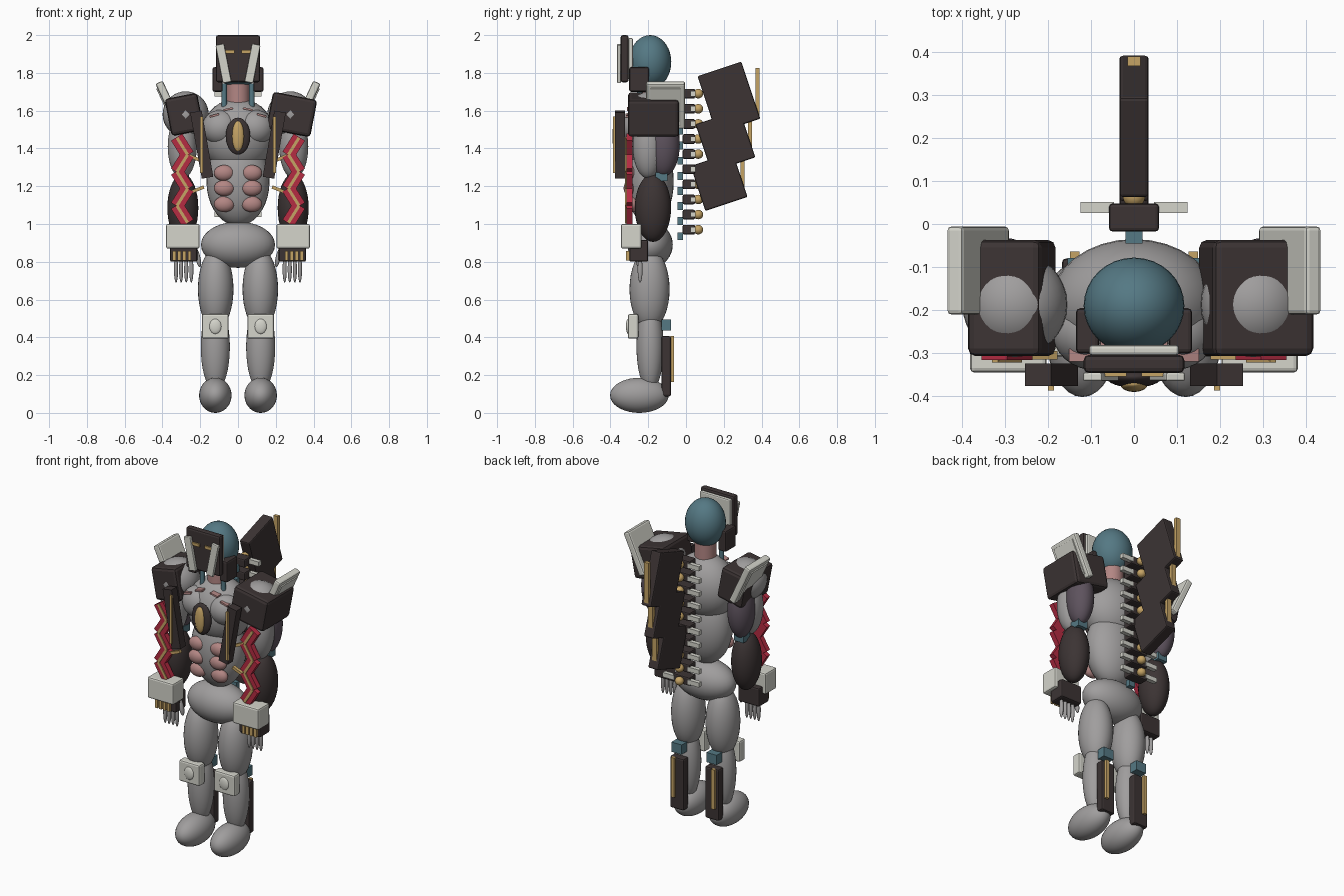
import bpy, math
from math import radians

def material(name, rgb):
    m = bpy.data.materials.new(name)
    m.diffuse_color = (*rgb, 1)
    return m

GREY = material("body_grey", (0.35, 0.34, 0.34))
DARK = material("dark_armour", (0.045, 0.034, 0.034))
WHITE = material("pale_armour", (0.66, 0.66, 0.60))
GOLD = material("gold_trim", (0.56, 0.37, 0.13))
RED = material("red_band", (0.46, 0.025, 0.055))
TEAL = material("teal_joint", (0.09, 0.19, 0.23))
PINK = material("pink_muscle", (0.45, 0.24, 0.23))
PLUM = material("plum_muscle", (0.11, 0.085, 0.11))

def finish(ob, name, mat, size, rot):
    ob.name = name
    ob.scale = size
    ob.rotation_euler = [radians(a) for a in rot]
    ob.data.materials.append(mat)
    bpy.ops.object.transform_apply(location=False, rotation=False, scale=True)
    return ob

def ball(name, mat, loc, radii, rot=(0, 0, 0)):
    bpy.ops.mesh.primitive_uv_sphere_add(segments=32, ring_count=18, location=loc)
    ob = finish(bpy.context.object, name, mat, radii, rot)
    bpy.ops.object.shade_smooth()
    return ob

def box(name, mat, loc, size, rot=(0, 0, 0), bevel=0.0):
    bpy.ops.mesh.primitive_cube_add(size=1, location=loc)
    ob = finish(bpy.context.object, name, mat, size, rot)
    if bevel:
        b = ob.modifiers.new("bevel", "BEVEL")
        b.width, b.segments = bevel, 2
    return ob

def rod(name, mat, loc, size, rot=(0, 0, 0)):
    bpy.ops.mesh.primitive_cylinder_add(vertices=24, radius=0.5, depth=1, location=loc)
    ob = finish(bpy.context.object, name, mat, size, rot)
    bpy.ops.object.shade_smooth_by_angle()
    return ob

# Head and mask
ball("head", TEAL, (0, -0.19, 1.858), (0.117, 0.112, 0.142))
rod("neck", PINK, (0, -0.19, 1.68), (0.125, 0.125, 0.18))
box("mask", DARK, (0, -0.325, 1.875), (0.234, 0.042, 0.25), bevel=0.012)
box("mask_backing", WHITE, (0, -0.293, 1.875), (0.21, 0.024, 0.22), bevel=0.008)

# Torso
ball("chest", GREY, (0, -0.185, 1.47), (0.195, 0.15, 0.195))
ball("abdomen", GREY, (0, -0.19, 1.225), (0.167, 0.125, 0.235))
ball("pelvis", GREY, (0, -0.19, 0.89), (0.196, 0.12, 0.122))

# Chest medallion
ball("medallion_rim", DARK, (0, -0.355, 1.465), (0.065, 0.025, 0.098))
ball("medallion_core", GOLD, (0, -0.372, 1.465), (0.032, 0.018, 0.08))

# Spine vertebrae with ribs
for i in range(10):
    z = 1.69 - 0.08 * i
    box("vertebra", DARK, (0, 0.015, z), (0.116, 0.065, 0.052), bevel=0.008)
    box("vertebra_joint", TEAL, (0, -0.03, z - 0.035), (0.04, 0.03, 0.042))
    ball("vertebra_stud", GOLD, (0, 0.065, z), (0.026, 0.026, 0.025))
    for s in (-1, 1):
        box("rib_spike", WHITE, (s * 0.085, 0.038, z), (0.078, 0.026, 0.028))

# Stepped back blade, all steps leaning the same way
for y, z, w, h in ((0.227, 1.67, 0.245, 0.318), (0.209, 1.44, 0.245, 0.265),
                   (0.175, 1.225, 0.235, 0.25)):
    box("blade_step", DARK, (0, y, z), (0.068, w, h), (18.4, 0, 0), 0.008)
for y, z, h in ((0.378, 1.70, 0.25), (0.338, 1.46, 0.22), (0.30, 1.26, 0.16)):
    box("blade_trim", GOLD, (0, y, z), (0.03, 0.022, h))

# Paired parts
for s in (-1, 1):
    # Mask details
    box("eye", GOLD, (s * 0.043, -0.35, 1.912), (0.05, 0.009, 0.018))
    box("mask_fin", WHITE, (s * 0.077, -0.355, 1.85), (0.046, 0.02, 0.205), (0, s * 11, 0), 0.005)
    box("cheek_guard", DARK, (s * 0.108, -0.248, 1.765), (0.054, 0.105, 0.13), bevel=0.01)
    rod("neck_tube", TEAL, (s * 0.073, -0.245, 1.68), (0.028, 0.028, 0.13))

    # Chest muscles and bars
    ball("pectoral", GREY, (s * 0.09, -0.25, 1.51), (0.1, 0.09, 0.095))
    box("collar_bar", PINK, (s * 0.052, -0.283, 1.608), (0.05, 0.06, 0.01), (0, s * 12, 0))
    box("pectoral_bar", PINK, (s * 0.125, -0.305, 1.575), (0.05, 0.03, 0.01), (0, s * 15, 0))
    for z, y in ((1.27, -0.293), (1.19, -0.298), (1.105, -0.284)):
        ball("abdominal", PINK, (s * 0.073, y, z), (0.054, 0.032, 0.042))
    box("chest_panel", DARK, (s * 0.192, -0.35, 1.42), (0.062, 0.052, 0.355), (0, s * 10, 0))
    box("chest_trim", GOLD, (s * 0.193, -0.381, 1.42), (0.014, 0.012, 0.3))

    # Shoulders: the right-hand box is wider
    ball("shoulder", GREY, (s * 0.277, -0.187, 1.58), (0.122, 0.122, 0.122))
    box("shoulder_box", DARK, (s * 0.284, -0.172, 1.58),
        (0.238 if s > 0 else 0.175, 0.27, 0.2), (0, s * 11, 0), 0.018)
    box("shoulder_plate", WHITE, (s * 0.362, -0.108, 1.63), (0.042, 0.205, 0.265), (0, s * 25, 0), 0.01)
    box("shoulder_plate_panel", WHITE, (s * 0.382, -0.108, 1.621), (0.012, 0.16, 0.215), (0, s * 25, 0), 0.003)

    # Arms
    ball("biceps", GREY, (s * 0.295, -0.2, 1.41), (0.077, 0.082, 0.17))
    ball("triceps", PLUM, (s * 0.295, -0.12, 1.42), (0.075, 0.087, 0.17))
    box("elbow_joint", TEAL, (s * 0.292, -0.13, 1.25), (0.065, 0.065, 0.045))
    ball("forearm", DARK, (s * 0.292, -0.175, 1.085), (0.082, 0.096, 0.18))

    # Zigzag band down the arm
    for i in range(5):
        z, tilt = 1.412 - 0.09 * i, s * (32 if i % 2 == 0 else -32)
        box("arm_band", RED, (s * 0.295, -0.3, z), (0.07, 0.032, 0.112), (0, tilt, 0))
        box("arm_band_stripe", GOLD, (s * 0.295, -0.318, z), (0.016, 0.008, 0.105), (0, tilt, 0))
    for z, tilt in ((1.345, -25), (1.18, 22)):
        box("arm_clasp", GOLD, (s * 0.22, -0.305, z), (0.085, 0.02, 0.017), (0, s * tilt, 0))

    # Wrist guard and hand
    box("wrist_guard", WHITE, (s * 0.292, -0.29, 0.935), (0.178, 0.11, 0.13), bevel=0.01)
    box("palm", DARK, (s * 0.288, -0.25, 0.858), (0.145, 0.1, 0.115), bevel=0.01)
    for k in range(4):
        x = s * (0.247 + 0.027 * k)
        ball("finger", GREY, (x, -0.243, 0.76), (0.011, 0.013, 0.07))
        box("knuckle", GOLD, (x + s * 0.01, -0.303, 0.833), (0.018, 0.028, 0.05))
    ball("thumb", GREY, (s * 0.212, -0.25, 0.82), (0.013, 0.016, 0.05), (0, s * 12, 0))

    # Legs
    ball("thigh", GREY, (s * 0.118, -0.193, 0.655), (0.094, 0.106, 0.215))
    ball("shin", GREY, (s * 0.12, -0.19, 0.35), (0.077, 0.072, 0.235))
    ball("foot", GREY, (s * 0.12, -0.247, 0.093), (0.086, 0.155, 0.093))
    box("knee_guard", WHITE, (s * 0.12, -0.28, 0.458), (0.142, 0.056, 0.13), bevel=0.01)
    ball("knee_boss", WHITE, (s * 0.12, -0.306, 0.458), (0.032, 0.012, 0.04))
    box("knee_joint", TEAL, (s * 0.12, -0.105, 0.465), (0.07, 0.052, 0.06))
    box("calf_plate", DARK, (s * 0.12, -0.105, 0.247), (0.095, 0.05, 0.32), bevel=0.01)
    box("calf_trim", GOLD, (s * 0.138, -0.073, 0.285), (0.022, 0.018, 0.245))
